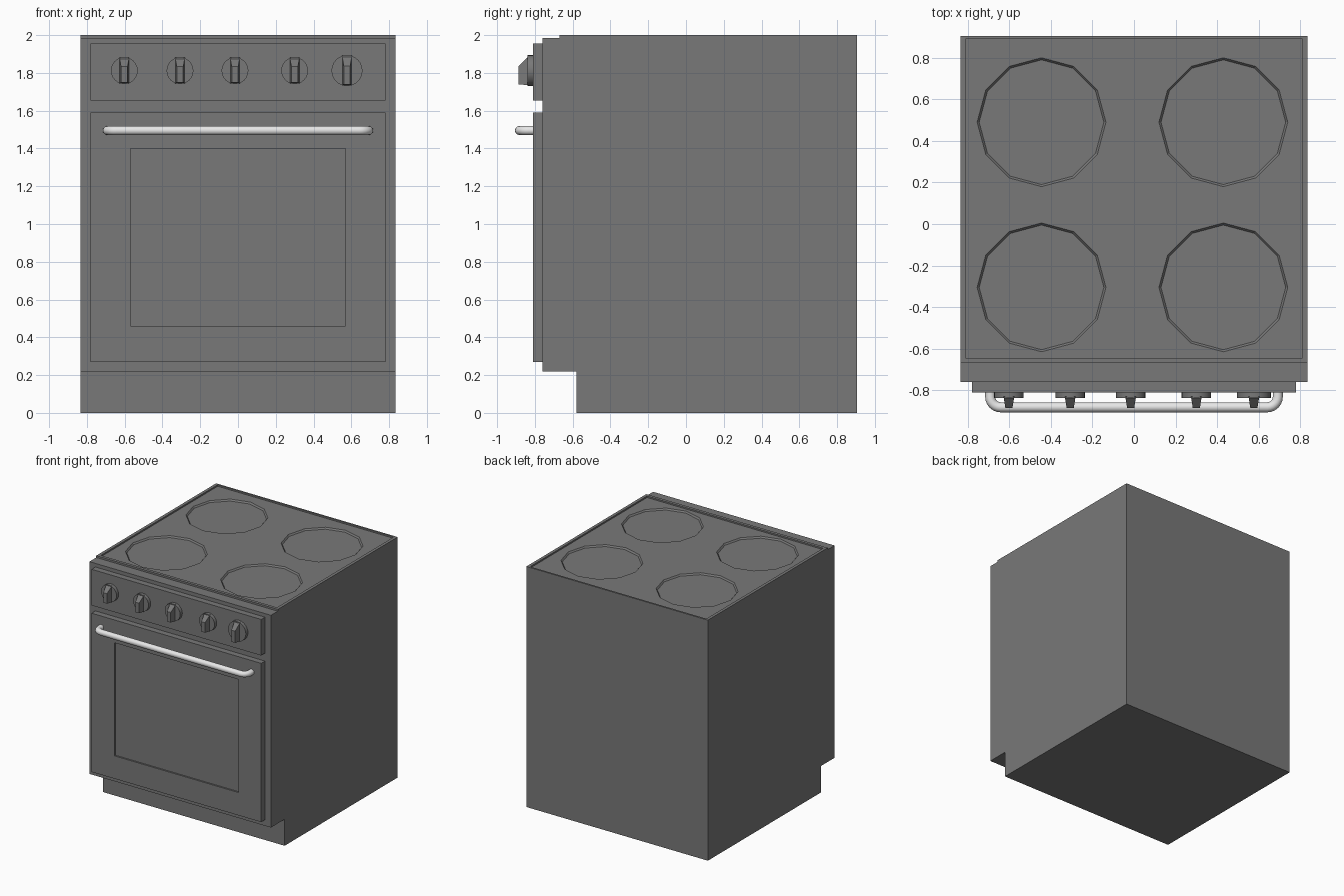
import bpy, bmesh, math
from mathutils import Matrix, Vector

if "Cube" in bpy.data.objects:
    bpy.data.objects.remove(bpy.data.objects["Cube"])


def material(name, rgb):
    m = bpy.data.materials.new(name)
    m.diffuse_color = (*rgb, 1)
    m.use_nodes = True
    m.node_tree.nodes["Principled BSDF"].inputs["Base Color"].default_value = m.diffuse_color
    return m


GREY = material("dark grey enamel", (0.19, 0.19, 0.19))
STEEL = material("light steel", (0.8, 0.8, 0.8))


def add_object(name, bm, mat=GREY):
    bmesh.ops.recalc_face_normals(bm, faces=bm.faces)
    me = bpy.data.meshes.new(name)
    bm.to_mesh(me)
    bm.free()
    me.materials.append(mat)
    ob = bpy.data.objects.new(name, me)
    bpy.context.collection.objects.link(ob)
    return ob


def box(name, x, y, z):
    bm = bmesh.new()
    size = Vector((x[1] - x[0], y[1] - y[0], z[1] - z[0]))
    mid = Vector((x[0] + x[1], y[0] + y[1], z[0] + z[1])) / 2
    bmesh.ops.create_cube(bm, size=1, matrix=Matrix.Translation(mid) @ Matrix.Diagonal((*size, 1)))
    return add_object(name, bm)


def activate(ob):
    bpy.ops.object.select_all(action='DESELECT')
    ob.select_set(True)
    bpy.context.view_layer.objects.active = ob


def cut(ob, cutter):
    mod = ob.modifiers.new("cut", 'BOOLEAN')
    mod.object = cutter
    mod.operation = 'DIFFERENCE'
    mod.solver = 'EXACT'
    activate(ob)
    bpy.ops.object.modifier_apply(modifier=mod.name)
    bpy.data.objects.remove(cutter)


# Cabinet: side profile with toe kick and front lip, extruded across x
profile = [(-0.58, 0), (0.905, 0), (0.905, 2.0), (-0.67, 2.0),
           (-0.67, 1.985), (-0.76, 1.985), (-0.76, 0.22), (-0.58, 0.22)]
bm = bmesh.new()
face = bm.faces.new([bm.verts.new((-0.835, y, z)) for y, z in profile])
ext = bmesh.ops.extrude_face_region(bm, geom=[face])
bmesh.ops.translate(bm, vec=(1.67, 0, 0),
                    verts=[v for v in ext["geom"] if isinstance(v, bmesh.types.BMVert)])
cabinet = add_object("cabinet", bm)

# Sunken hob with four shallow twelve-sided burner dishes
HOB = 1.988
cut(cabinet, box("hob_cutter", (-0.81, 0.81), (-0.645, 0.89), (HOB, 2.1)))
for x in (-0.445, 0.43):
    for y in (-0.305, 0.49):
        bm = bmesh.new()
        bmesh.ops.create_cone(bm, cap_ends=True, segments=12, radius1=0.30, radius2=0.32,
                              depth=0.024, matrix=Matrix.Translation((x, y, HOB)))
        cut(cabinet, add_object("burner_cutter", bm))

# Control panel, door and sunken window
box("control_panel", (-0.78, 0.78), (-0.81, -0.755), (1.655, 1.955))
door = box("oven_door", (-0.78, 0.78), (-0.81, -0.755), (0.27, 1.59))
cut(door, box("window_cutter", (-0.57, 0.57), (-0.9, -0.797), (0.46, 1.40)))


# Knobs: round base plus tapered grip with a sloped top
def knob(index, x, r):
    z = 1.812
    bm = bmesh.new()
    bmesh.ops.create_cone(bm, cap_ends=True, segments=24, radius1=r, radius2=r, depth=0.03,
                          matrix=Matrix.Translation((x, -0.823, z)) @ Matrix.Rotation(math.pi / 2, 4, 'X'))
    base = add_object(f"knob_base_{index}", bm)
    activate(base)
    bpy.ops.object.shade_smooth_by_angle(angle=math.radians(35))
    bm = bmesh.new()
    side = [(-0.83, 0.98, 0.026), (-0.886, 0.30, 0.017), (-0.886, -0.88, 0.017), (-0.83, -0.95, 0.026)]
    left = [bm.verts.new((x - w, y, z + k * r)) for y, k, w in side]
    right = [bm.verts.new((x + w, y, z + k * r)) for y, k, w in side]
    bm.faces.new(left)
    bm.faces.new(right)
    for i in range(4):
        j = (i + 1) % 4
        bm.faces.new((left[i], left[j], right[j], right[i]))
    add_object(f"knob_grip_{index}", bm)


for i, x in enumerate((-0.602, -0.307, -0.016, 0.30, 0.577)):
    knob(i + 1, x, 0.082 if i == 4 else 0.071)

# Door handle: bent tube along a filleted path
half, bar_y, fillet = 0.692, -0.882, 0.05
path = [(half, -0.80)]
for k in range(7):
    a = k / 6 * math.pi / 2
    path.append((half - fillet + fillet * math.cos(a), bar_y + fillet - fillet * math.sin(a)))
path += [(-x, y) for x, y in reversed(path)]
curve = bpy.data.curves.new("door_handle", 'CURVE')
curve.dimensions = '3D'
curve.bevel_depth = 0.024
curve.bevel_resolution = 4
curve.use_fill_caps = True
spline = curve.splines.new('POLY')
spline.points.add(len(path) - 1)
for p, (x, y) in zip(spline.points, path):
    p.co = (x, y, 1.495, 1)
curve.materials.append(STEEL)
handle = bpy.data.objects.new("door_handle", curve)
bpy.context.collection.objects.link(handle)
activate(handle)
bpy.ops.object.convert(target='MESH')
bpy.ops.object.shade_smooth_by_angle(angle=math.radians(40))
